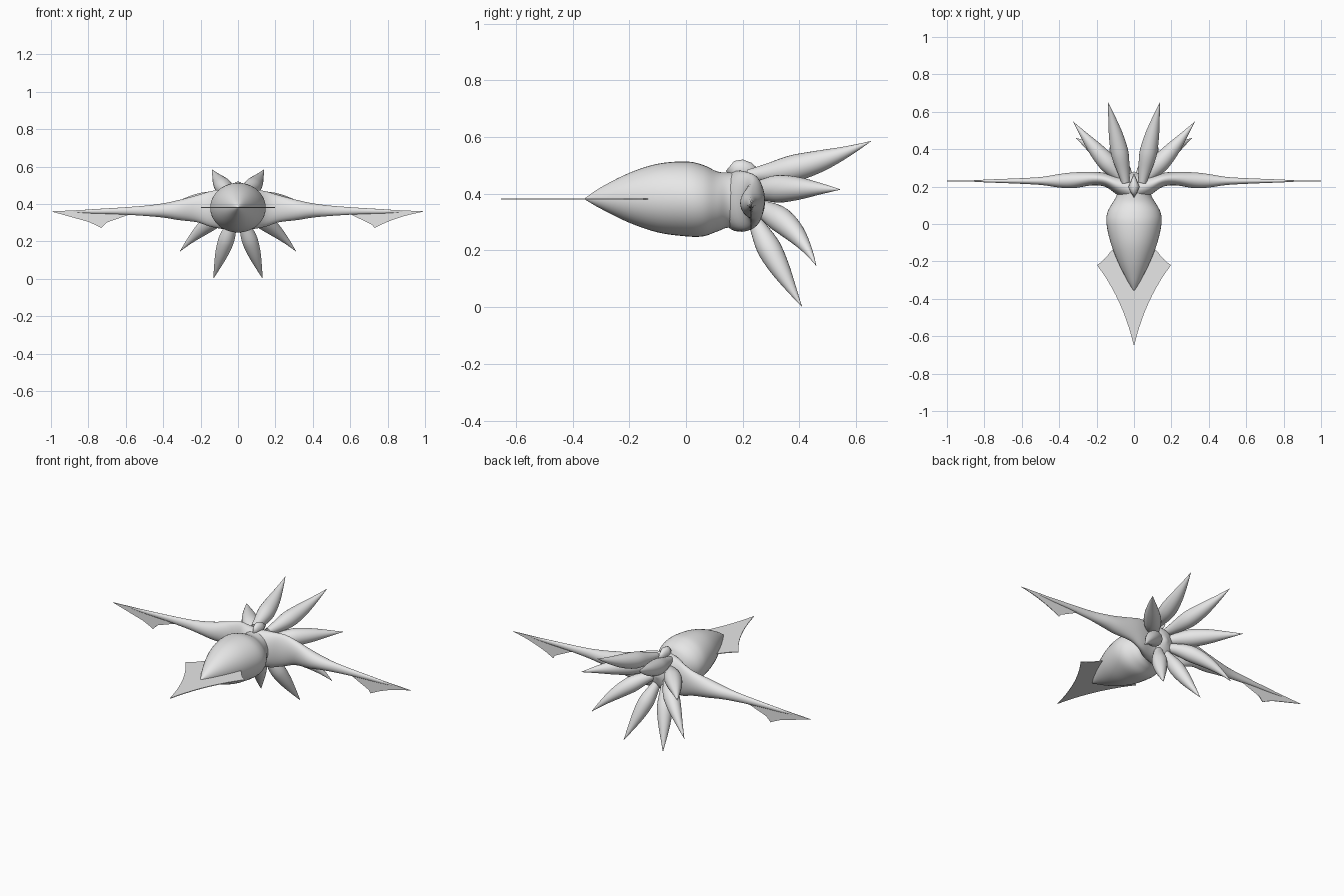
import bpy, bmesh, math
from mathutils import Vector

if "Cube" in bpy.data.objects:
    bpy.data.objects.remove(bpy.data.objects["Cube"])

mat = bpy.data.materials.new("pale grey")
mat.diffuse_color = (0.8, 0.8, 0.8, 1)
mat.use_nodes = True
mat.node_tree.nodes["Principled BSDF"].inputs["Base Color"].default_value = mat.diffuse_color


def finish(name, bm, smooth=True):
    bmesh.ops.remove_doubles(bm, verts=bm.verts, dist=1e-5)
    bmesh.ops.recalc_face_normals(bm, faces=bm.faces)
    me = bpy.data.meshes.new(name)
    bm.to_mesh(me)
    bm.free()
    me.materials.append(mat)
    for p in me.polygons:
        p.use_smooth = smooth
    ob = bpy.data.objects.new(name, me)
    bpy.context.collection.objects.link(ob)
    return ob


def sample(rows, steps):
    """Smooth curve through a table of rows (Catmull-Rom)."""
    rows = [Vector(r) for r in rows]
    pts = [rows[0] * 2 - rows[1]] + rows + [rows[-1] * 2 - rows[-2]]
    out = []
    for i in range(1, len(pts) - 2):
        a, b, c, d = pts[i - 1:i + 3]
        for k in range(steps):
            t = k / steps
            out.append(0.5 * (2 * b + (c - a) * t + (2 * a - 5 * b + 4 * c - d) * t**2
                              + (3 * b - a - 3 * c + d) * t**3))
    return out + [rows[-1]]


def loft(name, rings, sides=32):
    """Skin elliptical rings given as (centre, side axis, up axis)."""
    bm = bmesh.new()
    loops = []
    for c, u, v in rings:
        loops.append([bm.verts.new(c + u * math.cos(2 * math.pi * i / sides)
                                   + v * math.sin(2 * math.pi * i / sides))
                      for i in range(sides)])
    for a, b in zip(loops, loops[1:]):
        for i in range(sides):
            j = (i + 1) % sides
            bm.faces.new((a[i], a[j], b[j], b[i]))
    return finish(name, bm)


def curve(a, m, b, n=10):
    """Quadratic arc from a to b bent towards m, without its end point."""
    a, m, b = Vector(a), Vector(m), Vector(b)
    return [a * (1 - t)**2 + m * 2 * t * (1 - t) + b * t * t for t in (i / n for i in range(n))]


def sheet(name, outline):
    bm = bmesh.new()
    bm.faces.new([bm.verts.new(p) for p in outline])
    bmesh.ops.triangulate(bm, faces=bm.faces)
    ob = finish(name, bm, False)
    mod = ob.modifiers.new("thickness", "SOLIDIFY")
    mod.thickness = 0.004
    mod.offset = 0
    return ob


# Teardrop body: y, half width, centre z, half height
body = [(-0.36, 0, 0.382, 0), (-0.3, 0.037, 0.385, 0.038), (-0.2, 0.087, 0.386, 0.088),
        (-0.1, 0.125, 0.385, 0.121), (0, 0.147, 0.382, 0.132), (0.06, 0.143, 0.376, 0.126),
        (0.11, 0.117, 0.373, 0.106), (0.15, 0.094, 0.378, 0.097), (0.2, 0.085, 0.375, 0.1),
        (0.25, 0.07, 0.375, 0.08), (0.28, 0, 0.375, 0)]
loft("body", [(Vector((0, y, z)), Vector((max(w, 0), 0, 0)), Vector((0, 0, max(h, 0))))
              for y, w, z, h in sample(body, 5)], 40)

# Wings: x, centre y, half depth, centre z, half height
wing = [(0, 0.185, 0.07, 0.375, 0.108), (0.08, 0.205, 0.055, 0.373, 0.106),
        (0.15, 0.235, 0.038, 0.374, 0.094), (0.22, 0.243, 0.036, 0.375, 0.072),
        (0.32, 0.234, 0.042, 0.368, 0.053), (0.4, 0.231, 0.036, 0.366, 0.038),
        (0.5, 0.23, 0.021, 0.364, 0.027), (0.65, 0.23, 0.013, 0.363, 0.017),
        (0.8, 0.23, 0.007, 0.361, 0.01), (0.92, 0.23, 0, 0.361, 0)]
# Long petals: base, bend point, tip, greatest radius
petals = {"upper_petal": ((0.045, 0.22, 0.465), (0.085, 0.44, 0.485), (0.14, 0.655, 0.587), 0.046),
          "side_petal": ((0.04, 0.22, 0.41), (0.18, 0.36, 0.425), (0.325, 0.547, 0.415), 0.048),
          "lower_petal": ((0.035, 0.23, 0.36), (0.165, 0.38, 0.315), (0.312, 0.46, 0.145), 0.044),
          "bottom_petal": ((0.02, 0.23, 0.33), (0.08, 0.315, 0.16), (0.132, 0.41, 0.0), 0.042)}
shape = [(0, 0.45), (0.15, 0.72), (0.3, 0.97), (0.42, 1), (0.6, 0.8), (0.8, 0.42), (1, 0)]

for side, s in (("left", -1), ("right", 1)):
    loft(side + "_wing", [(Vector((s * x, y, z)), Vector((0, max(d, 0), 0)),
                           Vector((0, 0, max(h, 0)))) for x, y, d, z, h in sample(wing, 4)])
    for label, (a, m, b, r) in petals.items():
        a, m, b = (Vector((s * p[0], p[1], p[2])) for p in (a, m, b))
        rings = []
        for t, k in sample(shape, 4):
            c = a * (1 - t)**2 + m * 2 * t * (1 - t) + b * t * t
            d = ((m - a) * (1 - t) + (b - m) * t).normalized()
            u = d.cross(Vector((0, 0, 1))).normalized()
            k = max(k, 0) * r
            rings.append((c, u * k, u.cross(d) * k))
        loft(side + "_" + label, rings, 24)
    # Web hanging below the wing tip
    web = ([Vector((0.55, 0.23, 0.37)), Vector((0.8, 0.23, 0.37))]
           + curve((1, 0.23, 0.361), (0.84, 0.23, 0.333), (0.73, 0.23, 0.272))
           + curve((0.73, 0.23, 0.272), (0.7, 0.23, 0.318), (0.655, 0.23, 0.342), 5)
           + [Vector((0.655, 0.23, 0.342)), Vector((0.55, 0.23, 0.355))])
    sheet(side + "_wing_web", [Vector((s * p.x, p.y, p.z)) for p in web])
    # Half of the flat fin at the pointed end
    fin = (curve((0, -0.653, 0.382), (0.06, -0.4, 0.382), (0.198, -0.22, 0.382))
           + curve((0.198, -0.22, 0.382), (0.145, -0.185, 0.382), (0.115, -0.13, 0.382), 5)
           + [Vector((0.1, -0.12, 0.382)), Vector((0, -0.12, 0.382))])
    sheet(side + "_nose_fin", [Vector((s * p.x, p.y, p.z)) for p in fin])

# Small diamond crest on top of the neck: y, half width, centre z, half height
crest = [(0.14, 0, 0.48, 0), (0.17, 0.018, 0.486, 0.03), (0.2, 0.03, 0.486, 0.035),
         (0.23, 0.016, 0.482, 0.028), (0.27, 0, 0.475, 0)]
loft("crest", [(Vector((0, y, z)), Vector((w, 0, 0)), Vector((0, 0, h)))
               for y, w, z, h in crest], 12)
